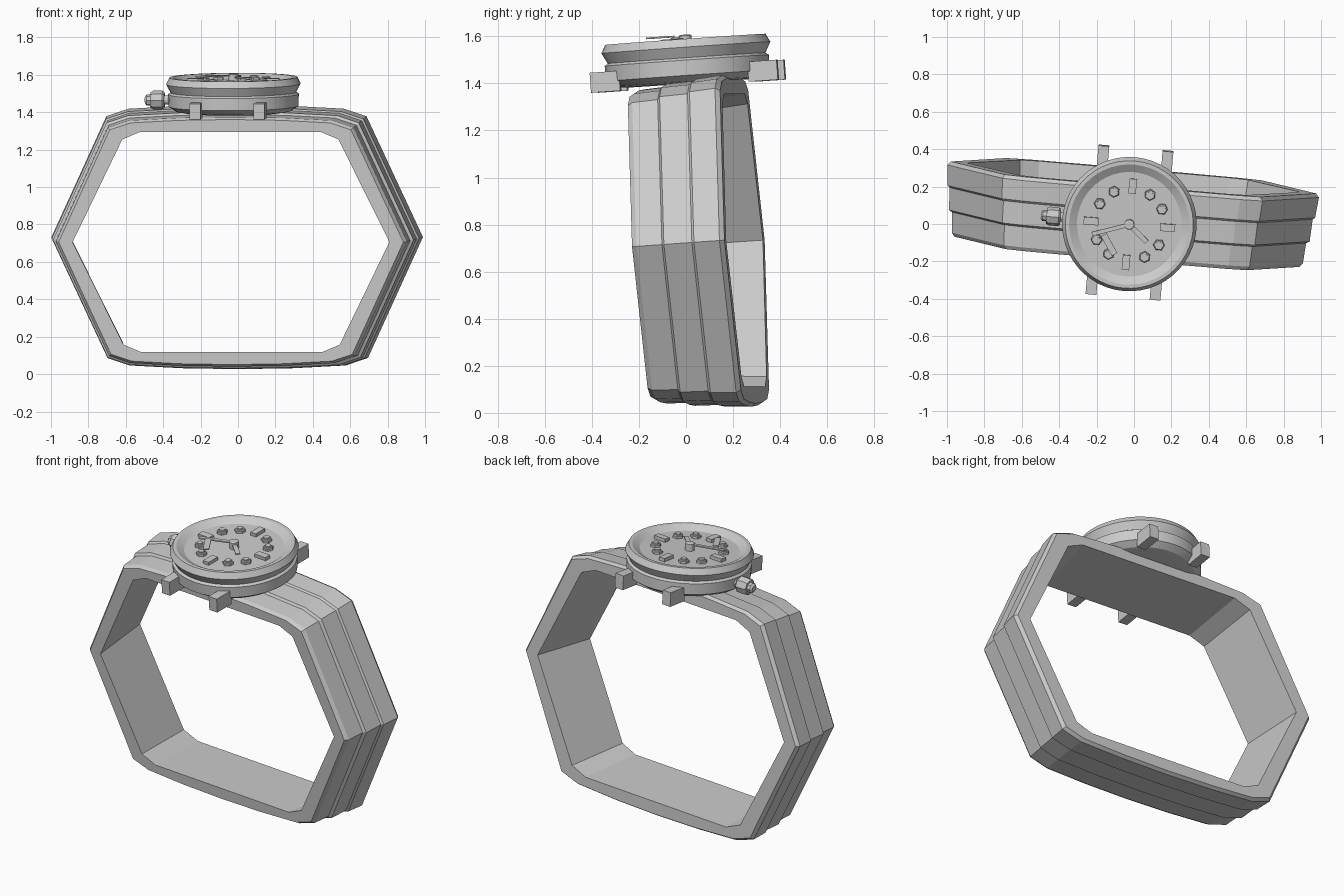
import bpy, bmesh, math
from mathutils import Matrix, Vector

if "Cube" in bpy.data.objects:
    bpy.data.objects.remove(bpy.data.objects["Cube"])

metal = bpy.data.materials.new("grey_metal")
metal.diffuse_color = (0.6, 0.6, 0.6, 1)
metal.use_nodes = True
metal.node_tree.nodes["Principled BSDF"].inputs["Base Color"].default_value = metal.diffuse_color

# Shared lean of the whole watch
LEAN = Matrix.Rotation(math.radians(-5), 4, 'Z') @ Matrix.Rotation(math.radians(4), 4, 'X')
BAND = Matrix.Translation((-0.02, 0.05, 0.72)) @ LEAN
HEAD = Matrix.Translation((-0.025, -0.003, 1.587)) @ LEAN


def finish(name, bm, matrix):
    bmesh.ops.recalc_face_normals(bm, faces=bm.faces)
    bm.transform(matrix)
    mesh = bpy.data.meshes.new(name)
    bm.to_mesh(mesh)
    bm.free()
    mesh.materials.append(metal)
    ob = bpy.data.objects.new(name, mesh)
    bpy.context.collection.objects.link(ob)
    bpy.ops.object.select_all(action='DESELECT')
    ob.select_set(True)
    bpy.context.view_layer.objects.active = ob
    bpy.ops.object.shade_smooth_by_angle(angle=math.radians(14))
    return ob


def loft(name, rings, matrix, closed=False):
    """Skin a list of point rings; cap the ends, or join last ring to first."""
    bm = bmesh.new()
    vs = [[bm.verts.new(p) for p in ring] for ring in rings]
    n = len(vs[0])
    pairs = list(zip(vs, vs[1:])) + ([(vs[-1], vs[0])] if closed else [])
    for a, b in pairs:
        for i in range(n):
            j = (i + 1) % n
            bm.faces.new((a[i], a[j], b[j], b[i]))
    if not closed:
        bm.faces.new(vs[0])
        bm.faces.new(vs[-1])
    return finish(name, bm, matrix)


def lathe(name, profile, matrix, sides=40):
    """Turn (radius, height) points around z."""
    rings = [[(r * math.cos(2 * math.pi * i / sides), r * math.sin(2 * math.pi * i / sides), z)
              for i in range(sides)] for r, z in profile]
    return loft(name, rings, matrix)


def box(name, size, matrix):
    bm = bmesh.new()
    bmesh.ops.create_cube(bm, size=1, matrix=Matrix.Diagonal((*size, 1)))
    return finish(name, bm, matrix)


def mirrored(quarter):
    """Complete a quarter outline, from side tip to top centre, into a loop."""
    top = quarter + [(-x, z) for x, z in quarter[-2::-1]]
    return top + [(x, -z) for x, z in top[-2:0:-1]]


# Band: six-sided hoop of three stepped strips
outer = mirrored([(1, 0), (.70, .65), (.58, .69), (.3, .705), (0, .71)])
inner = mirrored([(.85, 0), (.58, .55), (.485, .59), (.25, .59), (0, .59)])
sections = [(-.20, .925, outer), (-.18, .942, outer), (-.070, .950, outer),
            (-.060, .968, outer), (.060, .974, outer), (.070, .986, outer),
            (.18, .997, outer), (.20, .98, outer), (.20, 1.055, inner), (-.20, 1.0, inner)]
loft("band", [[(x * s, y, z * s) for x, z in shape] for y, s, shape in sections],
     BAND, closed=True)

# Case with bezel and sunken dial
lathe("case", [(.27, -.187), (.31, -.18), (.348, -.155), (.35, -.09), (.336, -.08),
               (.36, -.035), (.342, 0), (.322, 0), (.28, -.025)], HEAD, 48)

# Lugs
for sx in (-1, 1):
    for sy in (-1, 1):
        box("lug", (.058, .125, .085), HEAD @ Matrix.Translation((sx * .172, sy * .337, -.157)))

# Winding crown on the left side
crown = HEAD @ Matrix.Translation((-.33, 0, -.122)) @ Matrix.Rotation(math.radians(-90), 4, 'Y')
lathe("crown_stem", [(.025, 0), (.025, .06)], crown, 12)
lathe("crown", [(.042, .04), (.05, .05), (.05, .10), (.042, .115)], crown, 8)
lathe("crown_tip", [(.03, .11), (.03, .135), (.018, .145)], crown, 8)

# Hour markers: bars at the quarters, hexagonal studs between
for h in range(12):
    turn = HEAD @ Matrix.Rotation(math.radians(-30 * h), 4, 'Z')
    if h % 3 == 0:
        box("bar_marker", (.04, .08, .022), turn @ Matrix.Translation((0, .205, -.016)))
    else:
        spot = turn @ Matrix.Translation((0, .193, -.026))
        lathe("stud_base", [(.031, 0), (.031, .014), (.026, .018)], spot, 6)
        lathe("stud_top", [(.018, .015), (.018, .026)], spot, 12)


# Hands, each a thin bar between two dial points
def hand(name, a, b, width, z):
    a, b = Vector(a), Vector(b)
    d = b - a
    mid = (a + b) / 2
    box(name, (d.length, width, .007),
        HEAD @ Matrix.Translation((mid.x, mid.y, z)) @ Matrix.Rotation(math.atan2(d.y, d.x), 4, 'Z'))


hand("minute_hand", (0, 0), (-.195, -.068), .022, .008)
hand("hour_hand", (0, 0), (.10, -.085), .026, .001)
hand("pointer_plate", (-.132, -.065), (-.065, -.165), .034, .016)
lathe("hand_pin", [(.027, -.026), (.027, .016), (.02, .02)], HEAD, 16)
